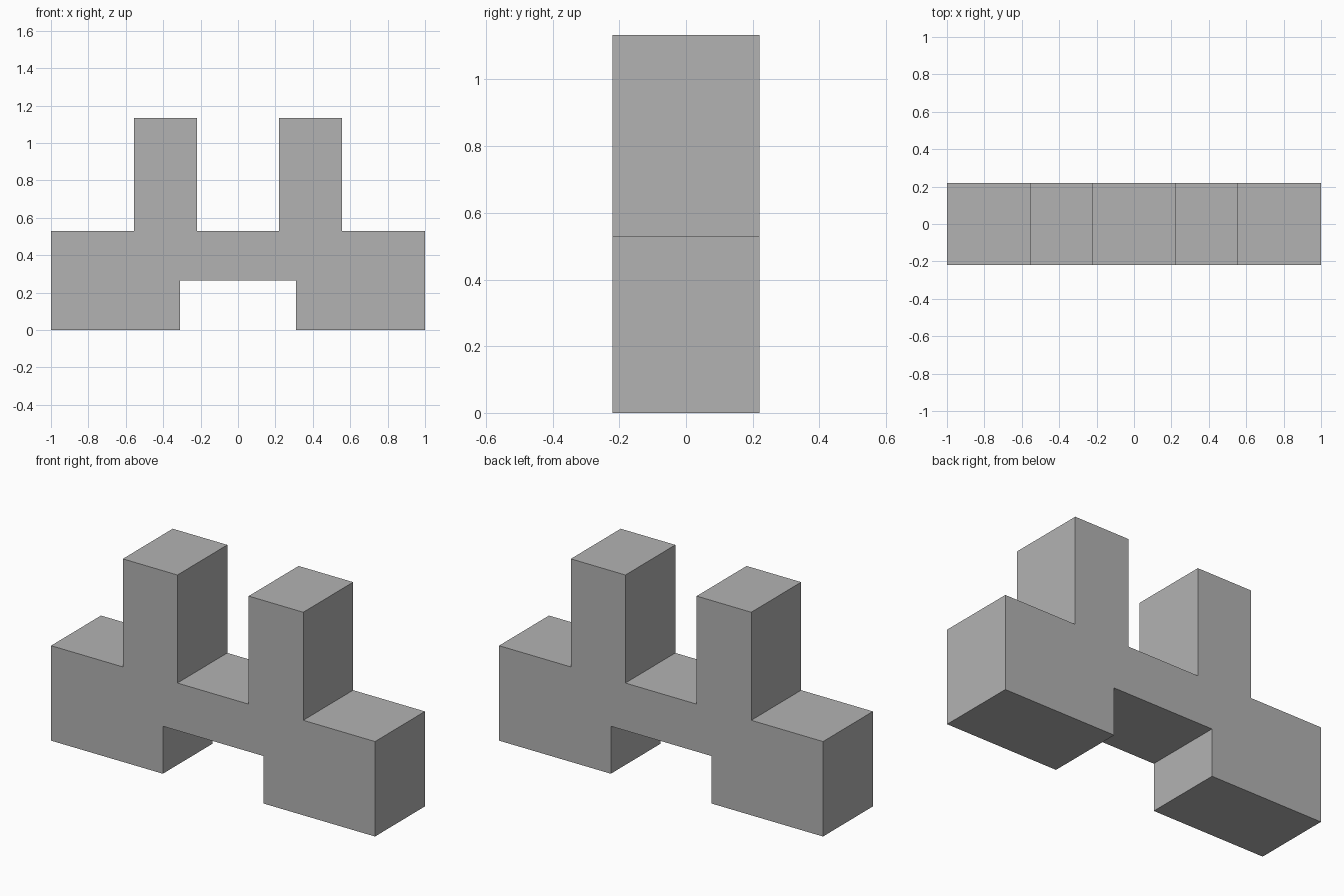
import bpy
import bmesh
from mathutils import Vector

if "Cube" in bpy.data.objects:
    bpy.data.objects.remove(bpy.data.objects["Cube"], do_unlink=True)

HALF_DEPTH = 0.22
DECK, ARCH, TOP = 0.53, 0.265, 1.133

grey = bpy.data.materials.new("plain grey")
grey.use_nodes = True
colour = (0.45, 0.45, 0.45, 1)
grey.diffuse_color = colour
grey.node_tree.nodes["Principled BSDF"].inputs["Base Color"].default_value = colour

# Left half of the outline: foot, shoulder and tower, from the arch to the middle gap
half = [(0.31, ARCH), (0.31, 0), (1, 0), (1, DECK),
        (0.557, DECK), (0.557, TOP), (0.22, TOP), (0.22, DECK)]
outline = half + [(-x, z) for x, z in reversed(half)]

# Twin-tower block: the mirrored outline extruded through its depth
bm = bmesh.new()
front = bm.faces.new([bm.verts.new((x, -HALF_DEPTH, z)) for x, z in outline])
result = bmesh.ops.extrude_face_region(bm, geom=[front], use_keep_orig=True)
back = [v for v in result["geom"] if isinstance(v, bmesh.types.BMVert)]
bmesh.ops.translate(bm, verts=back, vec=Vector((0, 2 * HALF_DEPTH, 0)))
bmesh.ops.recalc_face_normals(bm, faces=bm.faces)

mesh = bpy.data.meshes.new("twin_tower_block")
bm.to_mesh(mesh)
bm.free()
mesh.materials.append(grey)
block = bpy.data.objects.new("twin_tower_block", mesh)
bpy.context.collection.objects.link(block)
